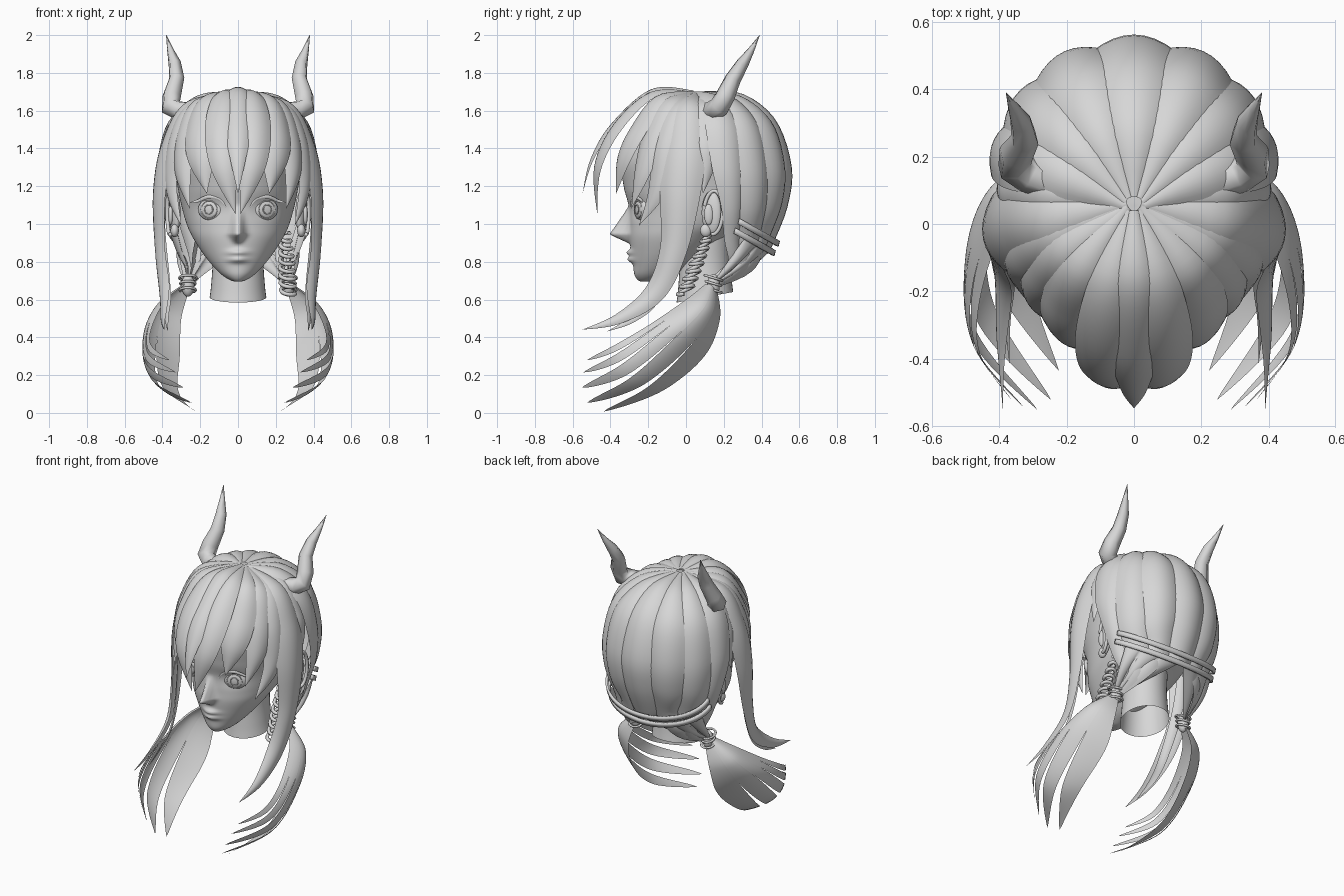
import bpy, bmesh
from math import sin, cos, pi, exp, radians
from mathutils import Vector

if "Cube" in bpy.data.objects:
    bpy.data.objects.remove(bpy.data.objects["Cube"])

grey = bpy.data.materials.new("plain_grey")
grey.diffuse_color = (0.68, 0.68, 0.68, 1)
grey.use_nodes = True
grey.node_tree.nodes["Principled BSDF"].inputs["Base Color"].default_value = grey.diffuse_color


def spline(pts, t):
    """Catmull-Rom point on a list of tuples, t in 0..1"""
    n = len(pts) - 1
    i = min(int(t * n), n - 1)
    f = t * n - i
    quad = zip(pts[max(i - 1, 0)], pts[i], pts[i + 1], pts[min(i + 2, n)])
    return [0.5 * (2*b + (c - a)*f + (2*a - 5*b + 4*c - d)*f*f + (3*b - a - 3*c + d)*f**3)
            for a, b, c, d in quad]


def finish(ob, mirror):
    if mirror:
        m = ob.modifiers.new("mirror", 'MIRROR')
        m.use_mirror_merge = False


def sheet(name, f, nu, nv, mirror=True, thick=0):
    """Smooth surface from f(u, v)"""
    bm = bmesh.new()
    g = [[bm.verts.new(f(i / nu, j / nv)) for i in range(nu + 1)] for j in range(nv + 1)]
    for j in range(nv):
        for i in range(nu):
            bm.faces.new((g[j][i], g[j][i+1], g[j+1][i+1], g[j+1][i]))
    bmesh.ops.remove_doubles(bm, verts=bm.verts, dist=1e-5)
    bmesh.ops.recalc_face_normals(bm, faces=bm.faces)
    me = bpy.data.meshes.new(name)
    bm.to_mesh(me)
    bm.free()
    me.shade_smooth()
    me.materials.append(grey)
    ob = bpy.data.objects.new(name, me)
    bpy.context.collection.objects.link(ob)
    if thick:
        ob.modifiers.new("thickness", 'SOLIDIFY').thickness = thick
    finish(ob, mirror)


def lock(name, pts, mirror=True, bulge=0.4, nv=28):
    """Tapered hair strand; pts are (x, y, z, half width)"""
    def f(u, v):
        *p, w = spline(pts, v)
        p, w = Vector(p), max(w, 0)
        t = Vector(spline(pts, min(v + .01, 1))[:3]) - Vector(spline(pts, max(v - .01, 0))[:3])
        t.normalize()
        n = p - Vector((0, 0.05, min(p.z, 1.2)))
        n = (n - t * n.dot(t)).normalized()
        s = 2 * u - 1
        return p + t.cross(n) * w * s + n * w * bulge * (0.4 - s * s)
    sheet(name, f, 8, nv, mirror)


def tube(name, pts, mirror=True, cyclic=False, res=1):
    """Round bar along (x, y, z, radius) points"""
    cu = bpy.data.curves.new(name, 'CURVE')
    cu.dimensions = '3D'
    cu.bevel_depth, cu.bevel_resolution, cu.use_fill_caps = 1, res, True
    sp = cu.splines.new('POLY')
    sp.points.add(len(pts) - 1)
    for q, (x, y, z, r) in zip(sp.points, pts):
        q.co, q.radius = (x, y, z, 1), r
    sp.use_cyclic_u, sp.use_smooth = cyclic, True
    cu.materials.append(grey)
    ob = bpy.data.objects.new(name, cu)
    bpy.context.collection.objects.link(ob)
    bpy.ops.object.select_all(action='DESELECT')
    ob.select_set(True)
    bpy.context.view_layer.objects.active = ob
    bpy.ops.object.convert(target='MESH')
    finish(bpy.context.view_layer.objects.active, mirror)


def ball(name, c, r, turn=0):
    def f(u, v):
        a, b = 2 * pi * u, pi * (v - .5)
        x, y = r[0] * cos(a) * cos(b), r[1] * sin(a) * cos(b)
        return (c[0] + x*cos(turn) - y*sin(turn), c[1] + x*sin(turn) + y*cos(turn), c[2] + r[2]*sin(b))
    sheet(name, f, 24, 14)


# Head: rings of (z, half width, front, back) with nose and lips pushed out
RINGS = [(.695, 0, -.22, -.18), (.70, .035, -.25, -.14), (.73, .085, -.272, -.06), (.78, .135, -.28, .02),
         (.85, .19, -.29, .12), (.93, .24, -.30, .22), (1.0, .272, -.30, .33), (1.1, .30, -.305, .42),
         (1.2, .32, -.33, .47), (1.35, .345, -.345, .48), (1.5, .32, -.28, .43), (1.6, .24, -.16, .33),
         (1.66, .11, -.02, .18), (1.67, 0, .06, .06)]


def head(u, v):
    z, w, fr, bk = spline(RINGS, v)
    a = 2 * pi * u
    w = max(w, 0) if 0 < v < 1 else 0
    x, y = w * cos(a), (fr + bk) / 2 + (bk - fr) / 2 * sin(a)
    if sin(a) < 0:
        ridge = max(0, min((z - .895) / .05, 1 - (z - .945) / .15))
        y -= .105 * ridge * exp(-(x / (.018 + .014 * ridge)) ** 2)
        y -= .026 * exp(-(x / .05) ** 2) * (exp(-((z - .848) / .016) ** 2) + exp(-((z - .812) / .016) ** 2))
        y += .015 * exp(-((abs(x) - .14) / .07) ** 2 - ((z - 1.08) / .05) ** 2)
    return x, y, z


sheet("head", head, 112, 104, False)


def neck(u, v):
    a = 2 * pi * u
    r, z = spline([(.15, .612), (.142, .68), (.135, .80), (.14, .95)], v)
    return r * cos(a), .10 + r * sin(a), z + .028 * sin(a)


sheet("neck", neck, 40, 16, False)

# Eyes, lashes and ears
TURN = radians(24)
ball("eye", (.145, -.238, 1.077), (.072, .026, .058), TURN)
for nm, r, push in (("iris_rim", .046, .018), ("pupil_rim", .024, .025)):
    tube(nm, [(.145 + r*cos(a)*cos(TURN) + push*sin(TURN), -.238 + r*cos(a)*sin(TURN) - push*cos(TURN),
               1.077 + r*sin(a), .003) for a in [i * pi / 14 for i in range(28)]], cyclic=True)
lock("upper_lash", [(.065, -.295, 1.09, .003), (.10, -.29, 1.132, .008), (.16, -.268, 1.143, .01),
                    (.215, -.235, 1.122, .008), (.265, -.23, 1.11, 0)])
ball("ear", (.335, .135, 1.06), (.026, .055, .115), radians(-20))
ball("ear_lobe", (.335, .105, .965), (.022, .03, .035))
ball("ear_inner_fold", (.356, .12, 1.05), (.014, .025, .055))
tube("ear_rim", [(.362 + .012 * sin(a), .145 + .05 * sin(a), 1.06 - .115 * cos(a) + .01 * sin(a), .011)
                 for a in [i * pi / 16 - .2 for i in range(24)]])

# Fringe
lock("fringe_middle", [(0, .04, 1.705, .015), (0, -.18, 1.705, .06), (0, -.39, 1.52, .07), (0, -.5, 1.34, .04),
                       (0, -.548, 1.16, 0)], False)
lock("fringe_inner", [(.015, .04, 1.70, .015), (.07, -.18, 1.69, .065), (.09, -.37, 1.52, .09),
                      (.075, -.475, 1.3, .07), (.012, -.47, 1.05, 0)])
lock("fringe_outer", [(.02, .05, 1.70, .015), (.16, -.14, 1.67, .065), (.205, -.27, 1.5, .09),
                      (.20, -.345, 1.34, .075), (.165, -.37, 1.16, 0)])
lock("fringe_corner", [(.02, .05, 1.70, .015), (.21, -.09, 1.65, .07), (.285, -.18, 1.48, .08),
                       (.30, -.24, 1.28, .06), (.255, -.29, 1.08, 0)])

# Locks at the temples and in front of the ears
lock("temple_lock", [(.02, .06, 1.70, .015), (.25, -.04, 1.63, .07), (.345, -.11, 1.44, .08),
                     (.365, -.15, 1.2, .06), (.30, -.25, .99, 0)])
lock("long_side_lock", [(.02, .06, 1.70, .015), (.27, .01, 1.63, .09), (.385, -.01, 1.42, .115),
                        (.43, -.035, 1.17, .11), (.425, -.07, .87, .075), (.40, -.17, .64, .06),
                        (.40, -.36, .50, .03), (.39, -.55, .44, 0)], nv=44)
lock("thin_side_lock", [(.41, -.03, 1.2, .03), (.40, -.06, .9, .04), (.375, -.16, .62, .03),
                        (.38, -.28, .50, .02), (.37, -.42, .43, 0)])
lock("over_ear_lock", [(.02, .07, 1.70, .015), (.27, .10, 1.63, .06), (.375, .11, 1.45, .07),
                       (.40, .11, 1.32, .05), (.395, .09, 1.16, 0)])

# Back hair: meridian locks gathered into the two tails
lock("back_middle_lock", [(0, .08, 1.70, .015), (0, .29, 1.68, .075), (0, .46, 1.54, .115), (0, .54, 1.3, .125),
                          (0, .52, 1.1, .12), (0, .455, .92, .10), (0, .43, .86, .07)], False)
for i, deg in enumerate((27, 48, 67)):
    sx, cy = .435 * sin(radians(deg)), .51 * cos(radians(deg))
    nar = (1, 1, .65)[i]
    path = [(sx*k, .04 + cy*k + back*i, z, w) for k, z, w, back in
            ((.08, 1.70, .015, 0), (.52, 1.67, .07, 0), (.86, 1.53, .11, 0), (1, 1.3, .115 * nar**.3, 0),
             (.965, 1.1, .11 * nar, .012), (.83, .93, .085 * nar, .025))]
    path += [(.16 + .3 * sx, .16 + cy * .38 + .01 * i, .79, .06 * nar), (.26, .15, .69, .03)]
    lock("back_lock_%d" % (i + 1), path, nv=36)


# Hair below the ribbons drawn in to each tie
def gather(u, v):
    a = radians(72) * u
    top = Vector((.35 * sin(a), .265 + .195 * cos(a), .98 - .11 * cos(a)))
    end = Vector((.25 + .03 * u, .165 - .03 * u, .68))
    p = top.lerp(end, v)
    return p + Vector((sin(a), cos(a), -.3)) * .03 * sin(pi * v) * abs(sin(3 * pi * u)) ** .5


sheet("nape_gather", gather, 36, 12)

# Two ribbons around the back of the hair
for i in range(2):
    def ribbon(u, v, i=i):
        a = pi * (u - .5)
        return (.368 * sin(a), .275 + .215 * cos(a) - .022 * i + .008 * v,
                1.00 - .12 * cos(a) - .05 * i + .03 * v)
    sheet("back_ribbon_%d" % (i + 1), ribbon, 40, 1, False, .014)

# Horns with a bend
tube("horn", [(.22, .11, 1.60, .045), (.31, .145, 1.60, .055), (.355, .175, 1.62, .056), (.35, .21, 1.68, .052),
              (.325, .25, 1.77, .043), (.335, .30, 1.85, .034), (.358, .345, 1.92, .018), (.38, .39, 2.0, .001)],
     res=1)

# Hair ties and the single coiled strand on the right
for i, (z, r) in enumerate(((.715, .046), (.685, .040), (.65, .042))):
    tube("hair_tie_%d" % (i + 1), [(.265 + r*cos(a), .145 + r*sin(a), z - .3*r*sin(a), .007)
                                   for a in [k * pi / 10 for k in range(20)]], cyclic=True)
ball("tie_knot", (.265, .145, .675), (.034, .034, .06))
coil = []
for k in range(181):
    t, a = k / 180, 2 * pi * 8 * k / 180
    r = .022 + .016 * sin(pi * min(t * 1.2, 1) * .6)
    coil.append((.25 + .015*t + r*cos(a), .12 - .13*t + r*sin(a), .95 - .32*t + .012*sin(a), .011))
tube("coiled_strand", coil, False)

# Low tails: a shell of strands between three guide paths
FRONT = [(.28, .10, .68), (.38, .0, .60), (.45, -.19, .47), (.46, -.37, .37), (.38, -.51, .31)]
OUTER = [(.29, .14, .68), (.43, .10, .55), (.49, -.06, .38), (.46, -.30, .18), (.26, -.54, .08)]
INNER = [(.25, .16, .67), (.30, .18, .50), (.305, .10, .30), (.30, -.10, .12), (.22, -.37, 0)]
EDGES = (0, .10, .24, .46, .73, 1)
for k in range(5):
    def strand(s, v, k=k):
        wide = 1 if v < .42 else 1 - .12 * min(1, (v - .42) * 4) - .88 * ((v - .42) / .58) ** 3.2
        lo, hi = EDGES[k], EDGES[k + 1]
        u = (lo + hi) / 2 + (s - .5) * wide * (hi - lo)
        a, m, b = 2*(u - .5)*(u - 1), 4*u*(1 - u), 2*u*(u - .5)
        return [a*p + m*q + b*r for p, q, r in zip(spline(FRONT, v), spline(OUTER, v), spline(INNER, v))]
    sheet("tail_strand_%d" % (k + 1), strand, 6, 36)
